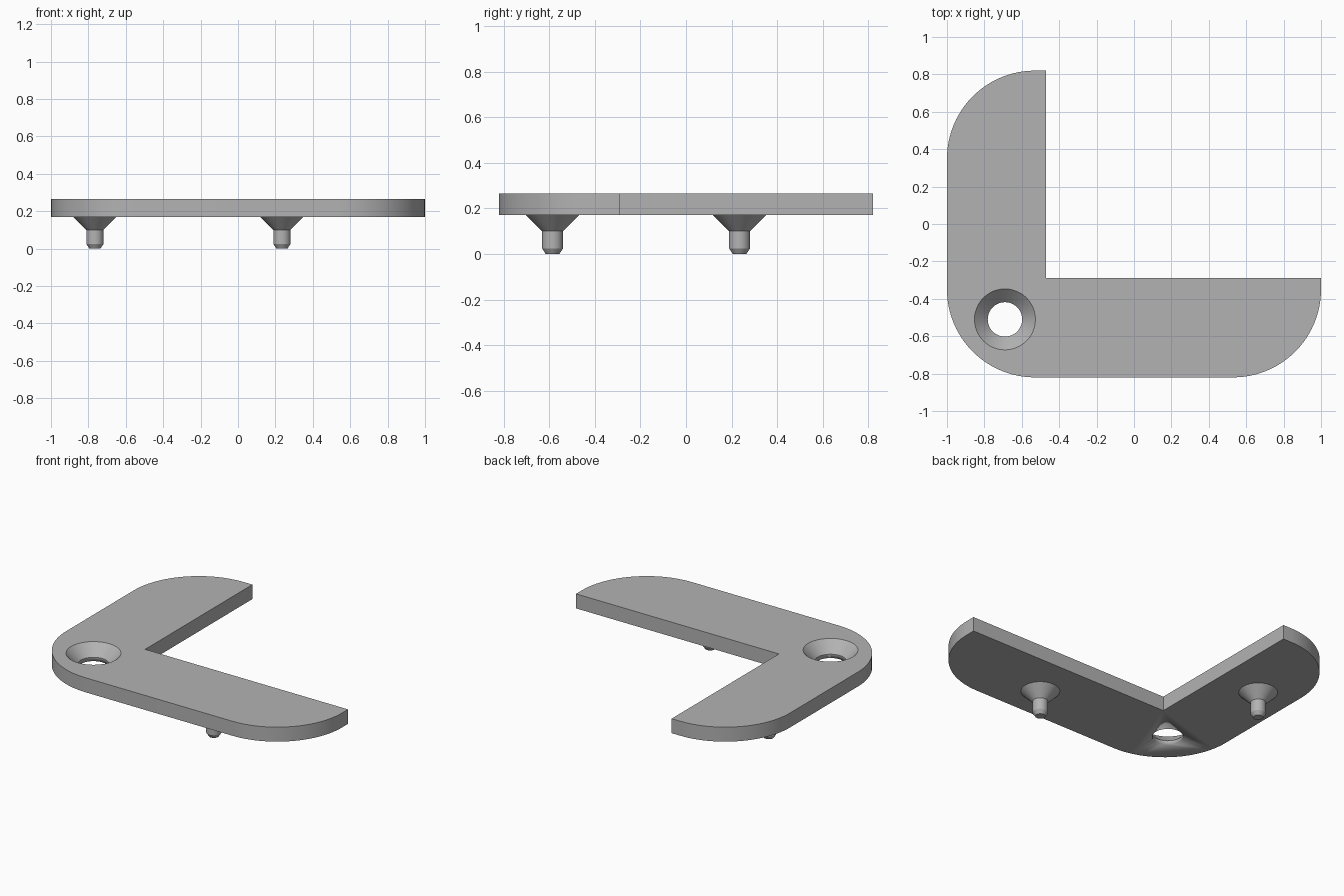
import bpy, bmesh
from math import sin, cos, pi, radians

if "Cube" in bpy.data.objects:
    bpy.data.objects.remove(bpy.data.objects["Cube"], do_unlink=True)

grey = bpy.data.materials.new("plain grey")
grey.use_nodes = True
grey.diffuse_color = (0.45, 0.45, 0.45, 1)
grey.node_tree.nodes["Principled BSDF"].inputs["Base Color"].default_value = grey.diffuse_color

BOTTOM, TOP = 0.17, 0.265
RADIUS = 0.47


def finish(bm, name):
    bmesh.ops.recalc_face_normals(bm, faces=bm.faces)
    mesh = bpy.data.meshes.new(name)
    bm.to_mesh(mesh)
    bm.free()
    obj = bpy.data.objects.new(name, mesh)
    mesh.materials.append(grey)
    bpy.context.collection.objects.link(obj)
    bpy.ops.object.select_all(action="DESELECT")
    obj.select_set(True)
    bpy.context.view_layer.objects.active = obj
    bpy.ops.object.shade_smooth_by_angle(angle=radians(30))
    return obj


def lathe(name, profile, x, y, sides=48):
    """Closed turned solid from (radius, height) pairs."""
    bm = bmesh.new()
    rings = [[bm.verts.new((x + r * cos(2 * pi * i / sides), y + r * sin(2 * pi * i / sides), z))
              for i in range(sides)] for r, z in profile]
    for a, b in zip(rings, rings[1:]):
        for i in range(sides):
            j = (i + 1) % sides
            bm.faces.new((a[i], a[j], b[j], b[i]))
    bm.faces.new(rings[0])
    bm.faces.new(rings[-1])
    return finish(bm, name)


def arc(cx, cy, start, steps=24):
    """Quarter circle, counter-clockwise."""
    angles = [start + pi / 2 * i / steps for i in range(steps + 1)]
    return [(cx + RADIUS * cos(a), cy + RADIUS * sin(a)) for a in angles]


# L-shaped plate with rounded outer corners
outline = [(-0.47, -0.29), (-0.47, 0.82)]
outline += arc(-0.53, 0.35, pi / 2)
outline += arc(-0.53, -0.35, pi)
outline += arc(0.53, -0.35, 1.5 * pi)
outline.append((1, -0.29))
bm = bmesh.new()
base = bm.faces.new([bm.verts.new((x, y, BOTTOM)) for x, y in outline])
top = bmesh.ops.extrude_face_region(bm, geom=[base])["geom"]
for v in top:
    if isinstance(v, bmesh.types.BMVert):
        v.co.z = TOP
plate = finish(bm, "corner_plate")

# Countersunk screw hole
cutter = lathe("hole_cutter", [(0.092, 0.1), (0.092, 0.195), (0.163, TOP), (0.163, 0.35)], -0.69, -0.51)
cutter.hide_render = True
cutter.hide_set(True)
cut = plate.modifiers.new("screw_hole", "BOOLEAN")
cut.operation = "DIFFERENCE"
cut.solver = "EXACT"
cut.object = cutter
bpy.context.view_layer.objects.active = plate
bpy.ops.object.modifier_apply(modifier=cut.name)
bpy.data.objects.remove(cutter, do_unlink=True)

# Locating pegs under each arm
PEG = [(0.03, 0), (0.046, 0.025), (0.046, 0.1), (0.116, BOTTOM)]
for name, x, y in (("back_peg", -0.765, 0.235), ("front_peg", 0.235, -0.585)):
    lathe(name, PEG, x, y)
